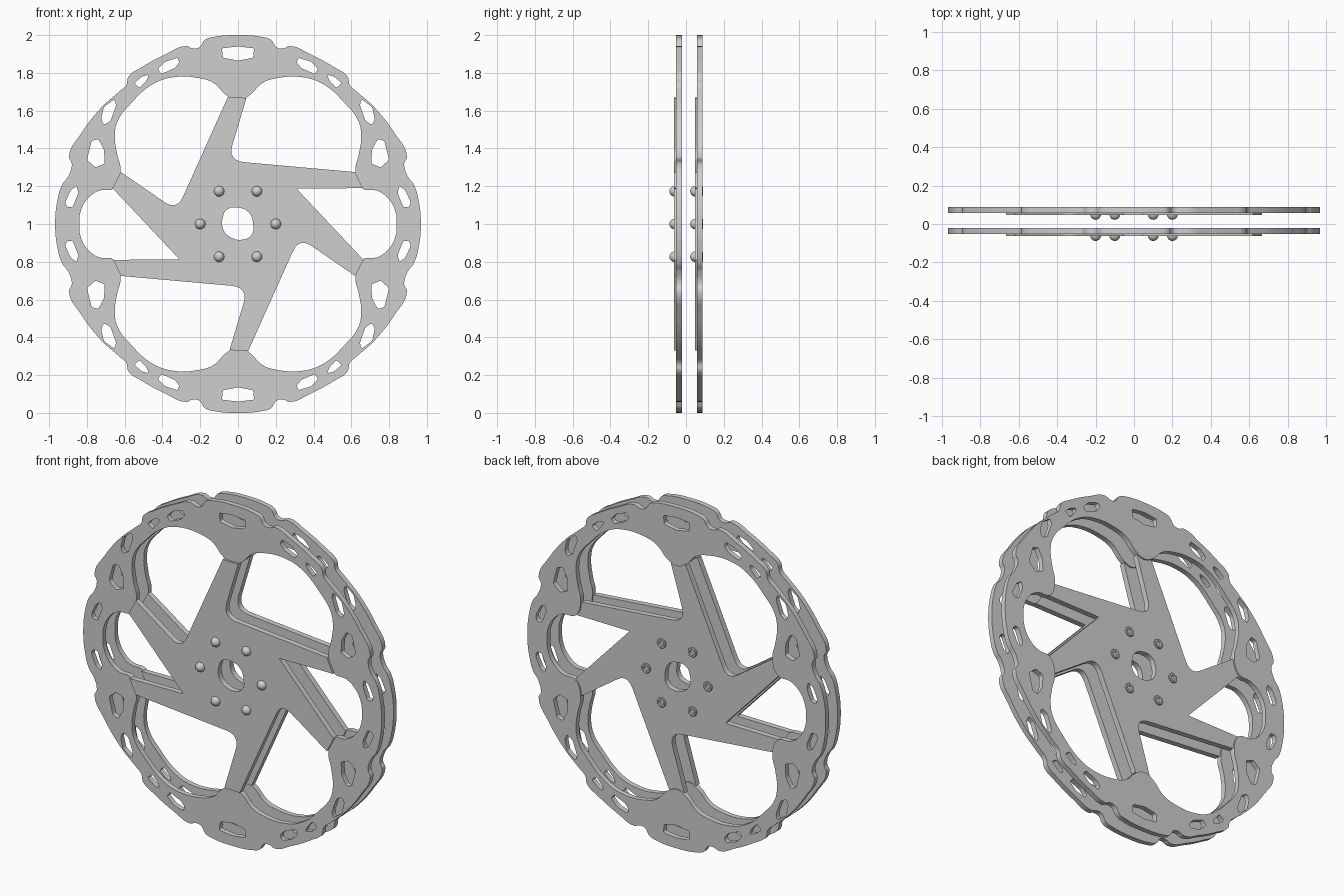
import bpy, bmesh, math
from mathutils import Vector, Matrix

cube = bpy.data.objects.get("Cube")
if cube:
    bpy.data.objects.remove(cube)

metal = bpy.data.materials.new("grey metal")
metal.use_nodes = True
GREY = (0.62, 0.62, 0.62, 1)
metal.diffuse_color = GREY
metal.node_tree.nodes["Principled BSDF"].inputs["Base Color"].default_value = GREY

GAP = 0.11      # spacing of the two discs


def four_way(q):
    """Mirror a quarter outline running from the z axis to the x axis."""
    half = q + [(x, -z) for x, z in reversed(q[:-1])]
    return half + [(-x, z) for x, z in reversed(half[1:-1])]


def fillet(corners):
    """Round each (x, z, cut) corner with a short parabola."""
    out = []
    for i, (x, z, cut) in enumerate(corners):
        p = Vector((x, z))
        if not cut:
            out.append((x, z))
            continue
        a = p + (Vector(corners[i - 1][:2]) - p).normalized() * cut
        b = p + (Vector(corners[(i + 1) % len(corners)][:2]) - p).normalized() * cut
        for k in range(7):
            t = k / 6
            out.append(tuple(a * (1 - t) ** 2 + p * 2 * t * (1 - t) + b * t * t))
    return out


def finish(obj):
    obj.data.materials.clear()
    obj.data.materials.append(metal)
    bpy.ops.object.select_all(action="DESELECT")
    obj.select_set(True)
    bpy.context.view_layer.objects.active = obj
    bpy.ops.object.shade_smooth_by_angle(angle=math.radians(35))


def plate(name, loops, y, half):
    """Filled plate from (points, smooth) loops; inner loops become holes."""
    cu = bpy.data.curves.new(name, "CURVE")
    cu.dimensions, cu.fill_mode = "2D", "BOTH"
    cu.extrude, cu.resolution_u = half, 5
    for pts, smooth in loops:
        s = cu.splines.new("BEZIER" if smooth else "POLY")
        s.use_cyclic_u = True
        target = s.bezier_points if smooth else s.points
        target.add(len(pts) - 1)
        for bp, (x, z) in zip(target, pts):
            if smooth:
                bp.co = (x, z, 0)
                bp.handle_left_type = bp.handle_right_type = "AUTO"
            else:
                bp.co = (x, z, 0, 1)
    obj = bpy.data.objects.new(name, cu)
    bpy.context.collection.objects.link(obj)
    bpy.ops.object.select_all(action="DESELECT")
    obj.select_set(True)
    bpy.context.view_layer.objects.active = obj
    bpy.ops.object.convert(target="MESH")
    obj = bpy.context.object
    bm = bmesh.new()
    bm.from_mesh(obj.data)
    bmesh.ops.remove_doubles(bm, verts=bm.verts, dist=1e-5)
    bmesh.ops.recalc_face_normals(bm, faces=bm.faces)
    bm.to_mesh(obj.data)
    bm.free()
    obj.data.transform(Matrix.Translation((0, y, 1)) @ Matrix.Rotation(math.pi / 2, 4, "X"))
    finish(obj)
    return obj


# Brake ring: scalloped rim, inner edge with six tabs
rim = four_way([(0, 1), (.13, .99), (.175, .975), (.205, .935), (.24, .93), (.275, .942),
                (.38, .9), (.51, .83), (.58, .78), (.592, .735), (.63, .7), (.72, .62),
                (.83, .48), (.895, .355), (.88, .32), (.9, .25), (.93, .21),
                (.955, .13), (.968, 0)])
inner = four_way([(0, .655), (.06, .68), (.127, .745), (.195, .77), (.355, .775),
                  (.46, .735), (.565, .64), (.635, .55), (.652, .475), (.64, .37),
                  (.622, .29), (.655, .19), (.74, .175), (.8, .13), (.835, .06), (.84, 0)])
slots = [
    [(.425, .82), (.385, .86), (.32, .88), (.31, .855), (.335, .825), (.405, .795)],
    [(.55, .745), (.51, .78), (.475, .79), (.48, .765), (.52, .72)],
    [(.725, .555), (.71, .62), (.655, .66), (.645, .63), (.675, .545), (.71, .525)],
    [(.775, .44), (.74, .45), (.71, .395), (.705, .32), (.755, .3), (.8, .34)],
    [(.915, .115), (.885, .18), (.855, .2), (.845, .165), (.875, .09), (.905, .09)],
]
end_slot = [(-.085, .93), (0, .94), (.085, .93), (.08, .88), (0, .865), (-.08, .88)]
ring_loops = [(rim, True), (inner, True)]
for sz in (1, -1):
    ring_loops.append((fillet([(x, z * sz, .01) for x, z in end_slot]), False))
    for sx in (1, -1):
        for slot in slots:
            ring_loops.append((fillet([(x * sx, z * sz, .01) for x, z in slot]), False))

# Spider: half outline turned twice about the hub
half = [(-.055, .67, 0), (-.324, .071, .08), (-.62, .275, 0), (-.665, .19, 0),
        (-.31, -.187, .01), (-.66, -.19, 0), (-.62, -.275, 0), (.055, -.335, .09),
        (-.045, -.668, 0)]
spider_outline = fillet(half + [(-x, -z, c) for x, z, c in half])
bore = [(-.06, .075), (0, .087), (.06, .058), (.08, 0), (.073, -.055), (.03, -.082),
        (-.04, -.07), (-.078, -.03), (-.078, .045)]

front_ring = plate("front_brake_ring", ring_loops, -.037, .015)
front_spider = plate("front_spider", [(spider_outline, False), (bore, True)], -.0465, .0165)

# Rivets: domed head in front, hollow end behind
profile = [(0, .088)]
profile += [(.028 * math.sin(a), .06 + .028 * math.cos(a))
            for a in (math.pi / 2 * k / 6 for k in range(1, 7))]
profile += [(.028, .024), (.025, .021), (.016, .021), (.014, .024), (.014, .034), (0, .034)]
bm = bmesh.new()
for k in range(6):
    a = k * math.pi / 3
    verts = [bm.verts.new((r, -d, 0)) for r, d in profile]
    edges = [bm.edges.new(pair) for pair in zip(verts, verts[1:])]
    bmesh.ops.spin(bm, geom=verts + edges, axis=(0, 1, 0), cent=(0, 0, 0),
                   angle=2 * math.pi, steps=20, use_merge=True)
    new = [v for v in bm.verts if not v.tag]
    bmesh.ops.translate(bm, verts=new, vec=(.2 * math.cos(a), 0, 1 + .2 * math.sin(a)))
    for v in new:
        v.tag = True
bmesh.ops.remove_doubles(bm, verts=bm.verts, dist=1e-4)
bmesh.ops.recalc_face_normals(bm, faces=bm.faces)
mesh = bpy.data.meshes.new("front_rivets")
bm.to_mesh(mesh)
bm.free()
front_rivets = bpy.data.objects.new("front_rivets", mesh)
bpy.context.collection.objects.link(front_rivets)
finish(front_rivets)

# Second disc behind the first
for part in (front_ring, front_spider, front_rivets):
    twin = part.copy()
    twin.name = part.name.replace("front", "back")
    twin.location.y = GAP
    bpy.context.collection.objects.link(twin)
